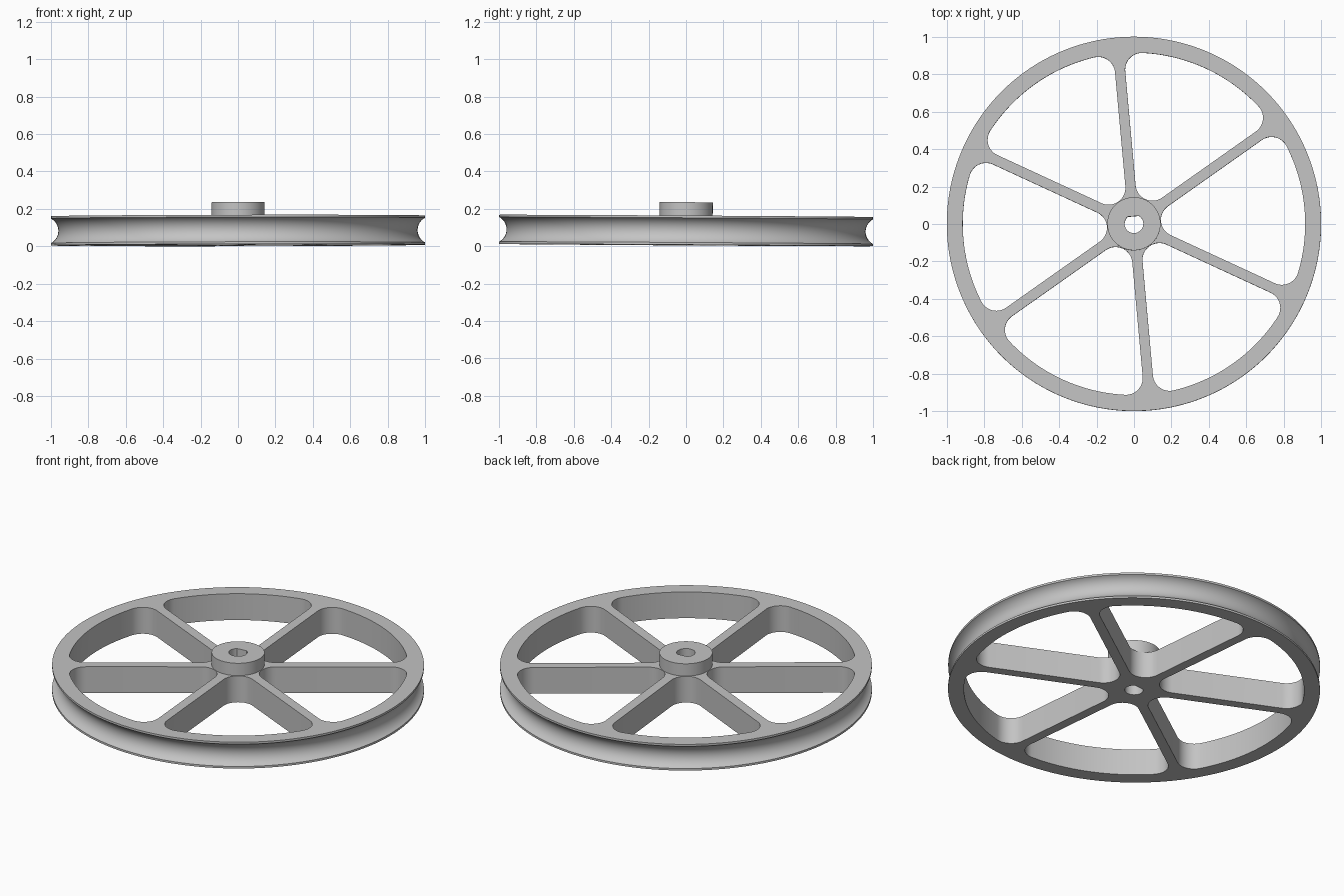
import bpy, bmesh
from math import sin, cos, pi, asin, acos, atan2, radians, sqrt
from mathutils import Vector, Matrix

if "Cube" in bpy.data.objects:
    bpy.data.objects.remove(bpy.data.objects["Cube"])

THICK, RIM_IN, HUB_R, HUB_TOP = 0.156, 0.915, 0.142, 0.229
HALF_SPOKE, FILLET = 0.0275, 0.09
FIRST_SPOKE = radians(35.2)
SEG = 192

grey = bpy.data.materials.new("plain grey")
grey.use_nodes = True
colour = (0.55, 0.55, 0.55, 1)
grey.diffuse_color = colour
grey.node_tree.nodes["Principled BSDF"].inputs["Base Color"].default_value = colour


def make_object(name, bm):
    bmesh.ops.recalc_face_normals(bm, faces=bm.faces)
    mesh = bpy.data.meshes.new(name)
    bm.to_mesh(mesh)
    bm.free()
    mesh.materials.append(grey)
    obj = bpy.data.objects.new(name, mesh)
    bpy.context.collection.objects.link(obj)
    return obj


def lathe(name, profile):
    """Solid of revolution from (radius, z) points, capped at both ends."""
    bm = bmesh.new()
    rings = [[bm.verts.new((r * cos(2 * pi * i / SEG), r * sin(2 * pi * i / SEG), z))
              for i in range(SEG)] for r, z in profile]
    for low, high in zip(rings, rings[1:]):
        for i in range(SEG):
            j = (i + 1) % SEG
            bm.faces.new((low[i], low[j], high[j], high[i]))
    bm.faces.new(rings[0])
    bm.faces.new(rings[-1])
    return make_object(name, bm)


def arc(cx, cy, r, start, end, steps):
    return [(cx + r * cos(start + (end - start) * i / steps),
             cy + r * sin(start + (end - start) * i / steps)) for i in range(steps + 1)]


def add_prism(bm, outline, angle=0):
    """Extrude a flat outline well past both sides of the wheel."""
    turn = Matrix.Rotation(angle, 4, 'Z')
    face = bm.faces.new([bm.verts.new(turn @ Vector((x, y, -0.1))) for x, y in outline])
    out = bmesh.ops.extrude_face_region(bm, geom=[face])
    moved = [v for v in out["geom"] if isinstance(v, bmesh.types.BMVert)]
    bmesh.ops.translate(bm, verts=moved, vec=(0, 0, 0.5))


def cut(obj, cutter):
    mod = obj.modifiers.new("cut", 'BOOLEAN')
    mod.operation, mod.solver, mod.object = 'DIFFERENCE', 'EXACT', cutter
    bpy.ops.object.select_all(action='DESELECT')
    bpy.context.view_layer.objects.active = obj
    obj.select_set(True)
    bpy.ops.object.modifier_apply(modifier=mod.name)


# Grooved wheel disc
half, depth = 0.066, 0.04
groove_r = (half ** 2 + depth ** 2) / (2 * depth)
sweep = asin(half / groove_r)
groove = arc(1 - depth + groove_r, THICK / 2, groove_r, pi + sweep, pi - sweep, 18)
wheel = lathe("wheel", [(1, 0)] + groove + [(1, THICK)])

# Pocket outline between two spokes, opening along +x
corner_r = RIM_IN - FILLET
corner_a = pi / 6 - asin((HALF_SPOKE + FILLET) / corner_r)
cx, cy = corner_r * cos(corner_a), corner_r * sin(corner_a)
inner_x = (HALF_SPOKE + FILLET) / sin(pi / 6)
spoke_n = pi / 2 + pi / 6
pocket = (arc(RIM_IN * 0, 0, RIM_IN, -corner_a, corner_a, 28)[:-1]
          + arc(cx, cy, FILLET, corner_a, spoke_n, 14)
          + arc(inner_x, 0, FILLET, spoke_n, 2 * pi - spoke_n, 16)
          + arc(cx, -cy, FILLET, -spoke_n, -corner_a, 14)[:-1])
bm = bmesh.new()
for k in range(6):
    add_prism(bm, pocket, FIRST_SPOKE + pi / 6 + k * pi / 3)
pockets = make_object("pocket_cutter", bm)

# Bore with one flat side
bore_r = 0.05
flat = acos(0.04 / bore_r)
bm = bmesh.new()
add_prism(bm, arc(0, 0, bore_r, flat, 2 * pi - flat, 36), FIRST_SPOKE + pi / 3)
bore = make_object("bore_cutter", bm)

# Raised hub
hub = lathe("hub", [(HUB_R, THICK - 0.01), (HUB_R, HUB_TOP)])

cut(wheel, pockets)
for part in (wheel, hub):
    cut(part, bore)
for cutter in (pockets, bore):
    bpy.data.objects.remove(cutter)

# Slight lean, resting on the ground
normal = Vector((-0.002, 0.006, 1)).normalized()
lean = Vector((0, 0, 1)).rotation_difference(normal).to_matrix().to_4x4()
for part in (wheel, hub):
    part.data.transform(Matrix.Translation((0, 0, 0.0063)) @ lean)
    bpy.ops.object.select_all(action='DESELECT')
    bpy.context.view_layer.objects.active = part
    part.select_set(True)
    bpy.ops.object.shade_smooth_by_angle(angle=radians(30))
